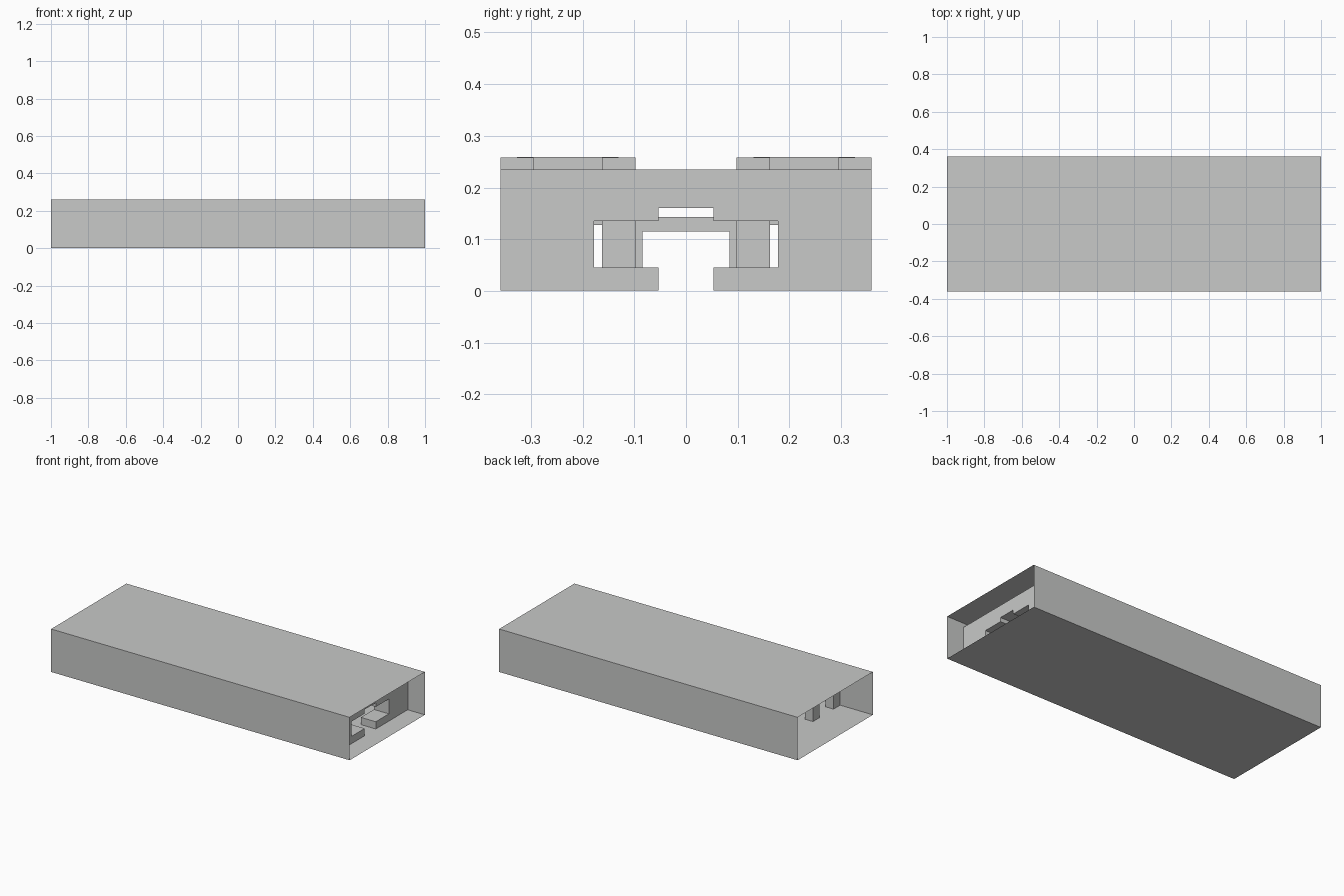
import bpy
import bmesh

if "Cube" in bpy.data.objects:
    bpy.data.objects.remove(bpy.data.objects["Cube"])

grey = bpy.data.materials.new("light_grey")
grey.use_nodes = True
COLOUR = (0.58, 0.585, 0.58, 1)
grey.diffuse_color = COLOUR
grey.node_tree.nodes["Principled BSDF"].inputs["Base Color"].default_value = COLOUR

HALF_WIDTH, HEIGHT = 0.36, 0.26


def finish(name, bm):
    mesh = bpy.data.meshes.new(name)
    bm.to_mesh(mesh)
    bm.free()
    mesh.materials.append(grey)
    obj = bpy.data.objects.new(name, mesh)
    bpy.context.collection.objects.link(obj)
    return obj


def box(name, x, y, z, open_ends=False):
    """Box from (low, high) ranges on each axis."""
    bm = bmesh.new()
    bmesh.ops.create_cube(bm, size=1)
    for v in bm.verts:
        v.co = [r[0] if c < 0 else r[1] for c, r in zip(v.co, (x, y, z))]
    if open_ends:
        bm.normal_update()
        ends = [f for f in bm.faces if abs(f.normal.x) > 0.9]
        bmesh.ops.delete(bm, geom=ends, context='FACES_ONLY')
    return finish(name, bm)


def symmetric_plate(name, half_profile, x):
    """Extrude a mirrored (y, z) profile along x."""
    outline = half_profile + [(-y, z) for y, z in reversed(half_profile)]
    bm = bmesh.new()
    face = bm.faces.new([bm.verts.new((x[0], y, z)) for y, z in outline])
    moved = bmesh.ops.extrude_face_region(bm, geom=[face])["geom"]
    verts = [g for g in moved if isinstance(g, bmesh.types.BMVert)]
    bmesh.ops.translate(bm, verts=verts, vec=(x[1] - x[0], 0, 0))
    bmesh.ops.recalc_face_normals(bm, faces=bm.faces[:])
    return finish(name, bm)


# Thin outer sleeve, open at both ends
box("outer_sleeve", (-1, 1), (-HALF_WIDTH, HALF_WIDTH), (0, HEIGHT), open_ends=True)

# Thick end wall with a stepped slot
symmetric_plate("slotted_end_wall", [
    (0.053, 0.16), (0.053, 0.135), (0.178, 0.135), (0.178, 0.045),
    (0.053, 0.045), (0.053, 0.001), (0.359, 0.001), (0.359, 0.235),
], (0.786, 0.886))

# Four rows of paired posts joined by a deep cross beam
for row, x in enumerate((-0.755, -0.34, 0.075, 0.49), 1):
    for side, s in (("left", 1), ("right", -1)):
        for place, centre in (("inner", 0.13), ("outer", 0.327)):
            y = s * centre
            box(f"{place}_post_{side}_{row}", (x - 0.027, x + 0.027),
                (y - 0.032, y + 0.032), (0.001, 0.258))
        span = sorted((s * 0.13, s * 0.327))
        box(f"cross_beam_{side}_{row}", (x - 0.015, x + 0.015), span, (0.128, 0.259))

# Low arch between the inner posts
symmetric_plate("inner_arch", [
    (0.053, 0.143), (0.053, 0.135), (0.16, 0.135), (0.16, 0.001),
    (0.084, 0.001), (0.084, 0.115),
], (0.05, 0.10))

# Small stop blocks beside the arch
for side, s, top in (("left", 1, 0.09), ("right", -1, 0.10)):
    box(f"stop_block_{side}", (0.10, 0.15), sorted((s * 0.102, s * 0.138)), (0.001, top))
